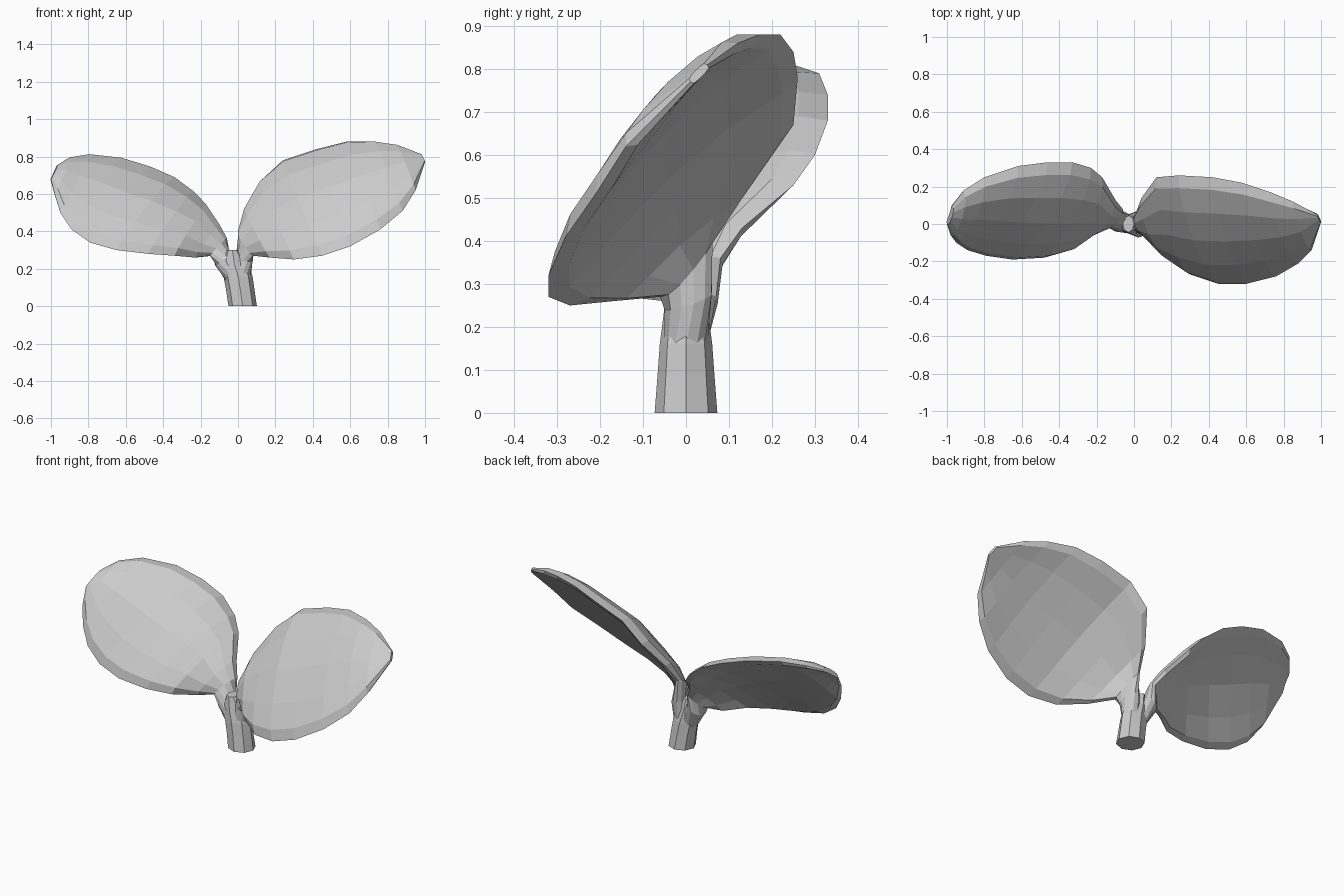
import bpy
import bmesh
from math import sin, cos, pi
from mathutils import Vector

old = bpy.data.objects.get("Cube")
if old:
    bpy.data.objects.remove(old, do_unlink=True)

# Single plain colour
grey = bpy.data.materials.new("light_grey")
grey.use_nodes = True
colour = (0.6, 0.6, 0.6, 1)
grey.diffuse_color = colour
bsdf = next(n for n in grey.node_tree.nodes if n.type == "BSDF_PRINCIPLED")
bsdf.inputs["Base Color"].default_value = colour


def loft(name, rings):
    """Skin a series of equal closed rings and cap both ends."""
    bm = bmesh.new()
    loops = [[bm.verts.new(p) for p in ring] for ring in rings]
    count = len(loops[0])
    for low, high in zip(loops, loops[1:]):
        for i in range(count):
            j = (i + 1) % count
            bm.faces.new((low[i], low[j], high[j], high[i]))
    bm.faces.new(loops[0])
    bm.faces.new(loops[-1])
    bmesh.ops.recalc_face_normals(bm, faces=bm.faces)
    mesh = bpy.data.meshes.new(name)
    bm.to_mesh(mesh)
    bm.free()
    mesh.materials.append(grey)
    obj = bpy.data.objects.new(name, mesh)
    bpy.context.collection.objects.link(obj)
    return obj


def leaf(name, side, stations, segments=6):
    """Each station: back edge point, front edge point (hundredths), thickness, arch."""
    backs = [Vector(s[0]) / 100 for s in stations]
    fronts = [Vector(s[1]) / 100 for s in stations]
    mids = [(b + f) / 2 for b, f in zip(backs, fronts)]
    last = len(stations) - 1
    rings = []
    for k, (back, front) in enumerate(zip(backs, fronts)):
        along = mids[min(k + 1, last)] - mids[max(k - 1, 0)]
        normal = (front - back).cross(along).normalized() * side
        thick, arch = (v / 100 for v in stations[k][2:])
        # Round stalk section turns into a flat blade with a bevelled rim
        power = 1 if thick > 0.065 else 0.35
        upper, lower = [], []
        for i in range(segments + 1):
            t = (1 - cos(pi * i / segments)) / 2
            # The arch peaks a little towards the back edge
            centre = back.lerp(front, t) + normal * arch * sin(pi * t ** 0.8)
            half = normal * thick / 2 * max(sin(pi * i / segments), 0) ** power
            upper.append(centre + half)
            lower.append(centre - half)
        rings.append(upper + lower[-2:0:-1])
    return loft(name, rings)


# Short stem, flared at the foot and closing inside the fork
stem_levels = [(0.025, 0.076, 0.073, 0), (0.012, 0.076, 0.066, 0.09),
               (0, 0.078, 0.061, 0.16), (-0.02, 0.07, 0.052, 0.23),
               (-0.03, 0.03, 0.045, 0.3)]
loft("stem", [[(cx + rx * cos(pi * i / 4), ry * sin(pi * i / 4), z) for i in range(8)]
              for cx, rx, ry, z in stem_levels])

# Leaf on the model's left, growing out of the stem
leaf("left_leaf", 1, [
    ((2, 4, 6), (2, -4, 6), 8, 0),
    ((2, 5, 16), (2, -5, 16), 10, 0),
    ((2, 6, 28), (5, -5, 24), 9, 0),
    ((1, 6, 41), (8, -6, 27), 7, 1),
    ((4, 14, 52), (17, -17, 26), 6, 3),
    ((12, 25, 67), (30, -27, 25), 6, 4.5),
    ((24, 26, 78), (45, -32, 27), 6, 5.5),
    ((42, 25, 84), (60, -32, 32), 6, 5.5),
    ((58, 22, 88), (76, -28, 41), 6, 5),
    ((73, 17, 88), (88, -21, 51), 6, 4),
    ((85, 12, 86), (95, -14, 62), 5, 2),
    ((98, 5, 81), (100, 1, 77), 2, 0)])

# Leaf on the model's right, with a rounder tip
leaf("right_leaf", -1, [
    ((1, 4, 6), (1, -4, 6), 8, 0),
    ((-2, 5, 16), (-3, -5, 16), 10, 0),
    ((-6, 7, 27), (-10, -4, 23), 10, 0),
    ((-6, 8, 36), (-15, -1, 27), 7, 1),
    ((-10, 13, 43), (-23, -5, 26), 6, 3),
    ((-17, 25, 53), (-34, -14, 27), 6, 5),
    ((-23, 30, 60), (-48, -18, 28), 6, 6.5),
    ((-33, 33, 68), (-65, -19, 30), 6, 7.5),
    ((-46, 33, 74), (-79, -17, 34), 6, 7.5),
    ((-62, 31, 79), (-89, -14, 41), 6, 6.5),
    ((-80, 25, 81), (-95, -10, 50), 6, 4.5),
    ((-91, 18, 79), (-98, -6, 60), 5, 3),
    ((-97, 10, 75), (-100, 0, 68), 3, 1)])
